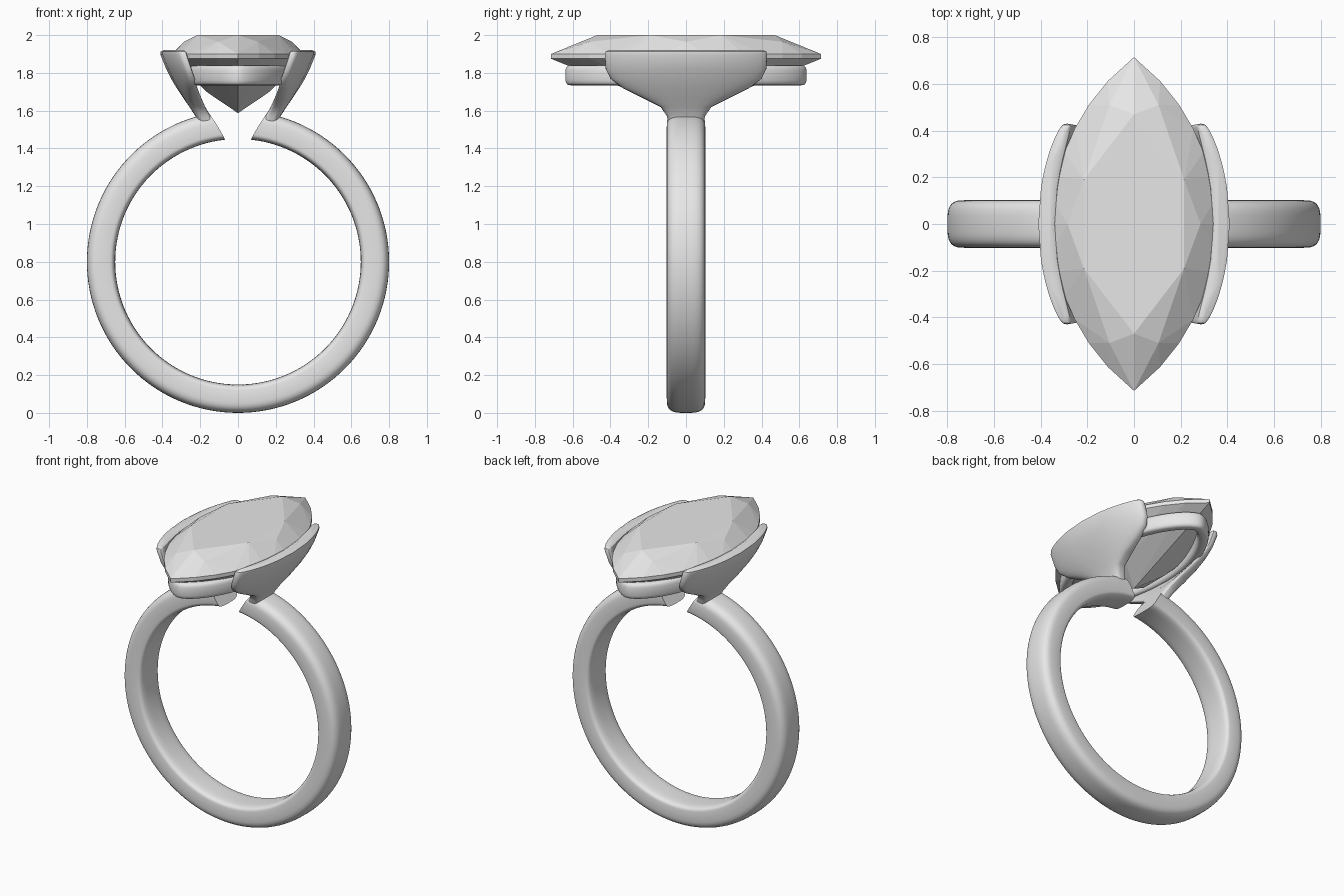
import bpy, bmesh
from math import sin, cos, pi, radians, copysign
from mathutils import Vector

if "Cube" in bpy.data.objects:
    bpy.data.objects.remove(bpy.data.objects["Cube"])

grey = bpy.data.materials.new("polished_grey")
grey.use_nodes = True
grey.diffuse_color = (0.8, 0.8, 0.8, 1)
grey.node_tree.nodes["Principled BSDF"].inputs["Base Color"].default_value = (0.8, 0.8, 0.8, 1)


def power(v, p):
    return copysign(abs(v) ** p, v)


def rounded(n, p):
    """Closed superellipse in the unit square."""
    return [(power(cos(2 * pi * i / n), p), power(sin(2 * pi * i / n), p)) for i in range(n)]


def finish(bm, name, smooth=True):
    bmesh.ops.recalc_face_normals(bm, faces=bm.faces)
    mesh = bpy.data.meshes.new(name)
    bm.to_mesh(mesh)
    bm.free()
    mesh.materials.append(grey)
    ob = bpy.data.objects.new(name, mesh)
    bpy.context.collection.objects.link(ob)
    if smooth:
        bpy.ops.object.select_all(action='DESELECT')
        bpy.context.view_layer.objects.active = ob
        ob.select_set(True)
        bpy.ops.object.shade_smooth_by_angle(angle=radians(40))
    return ob


def loft(name, rings, closed=False):
    """Skin a row of equal cross-sections, capped unless closed."""
    bm = bmesh.new()
    rows = [[bm.verts.new(p) for p in ring] for ring in rings]
    n = len(rows[0])
    pairs = list(zip(rows, rows[1:])) + ([(rows[-1], rows[0])] if closed else [])
    for a, b in pairs:
        for i in range(n):
            j = (i + 1) % n
            bm.faces.new((a[i], a[j], b[j], b[i]))
    if not closed:
        bm.faces.new(rows[0])
        bm.faces.new(rows[-1])
    return finish(bm, name)


# Band: rounded outside, nearly flat inside, with slanted open ends at the top
section = []
for u, v in rounded(40, 0.6):
    r = 0.72 + 0.08 * u if u > 0 else 0.72 + 0.07 * power(u, 0.5)
    section.append((r, 0.102 * v))
rings = []
for i in range(121):
    s = i / 60 - 1
    ring = []
    for r, y in section:
        a = pi + s * (pi - radians(6 + 5 * (r - 0.65) / 0.15))
        ring.append((r * sin(a), y, 0.8 + r * cos(a)))
    rings.append(ring)
loft("band", rings)

# Holders: curved shells that flare from the band ends to clasp the stone
# rows: height, half width, inner x, outer x
rows = [(1.50, 0.09, 0.10, 0.20), (1.57, 0.10, 0.145, 0.225), (1.62, 0.135, 0.175, 0.257),
        (1.66, 0.215, 0.20, 0.285), (1.72, 0.335, 0.25, 0.325), (1.77, 0.40, 0.285, 0.355),
        (1.82, 0.425, 0.31, 0.38), (1.895, 0.43, 0.335, 0.41), (1.912, 0.425, 0.34, 0.41),
        (1.92, 0.41, 0.355, 0.395)]
for side, name in ((1, "left_holder"), (-1, "right_holder")):
    rings = []
    for z, half, x0, x1 in rows:
        ring = []
        for u, v in rounded(48, 0.5):
            y = half * v
            ring.append((side * ((x0 + x1) / 2 + u * (x1 - x0) / 2 - 0.47 * y * y), y, z))
        rings.append(ring)
    loft(name, rings)

# Gallery rail: pointed oval hoop under the stone
path = [Vector((0.27 * power(cos(t), 1.3), 0.605 * sin(t), 1.787))
        for t in (2 * pi * (i + 0.5) / 96 for i in range(96))]
rings = []
for i, p in enumerate(path):
    d = (path[(i + 1) % 96] - path[i - 1]).normalized()
    out = Vector((d.y, -d.x, 0))
    rings.append([p + out * 0.035 * u + Vector((0, 0, 0.053 * v)) for u, v in rounded(20, 0.6)])
loft("gallery_rail", rings, closed=True)

# Stone: faceted pointed oval, hulled from its facet corners
LENGTH, WIDTH = 0.715, 0.352
RADIUS = (LENGTH ** 2 + WIDTH ** 2) / (2 * WIDTH)


def girdle_x(y):
    return max(0, (RADIUS ** 2 - y * y) ** 0.5 - (RADIUS - WIDTH))


corners = [(0, 0, 1.587)]
for sx in (1, -1):
    corners += [(sx * 0.285, 0, 1.965)]
    for k in range(-7, 8):
        y = LENGTH * k / 7
        corners += [(sx * girdle_x(y), y, z) for z in (1.875, 1.9)]
    for sy in (1, -1):
        corners += [(sx * 0.215, sy * 0.19, 2), (0, sy * 0.47, 2),
                    (sx * 0.105, sy * 0.51, 1.965), (sx * 0.16, sy * 0.1, 1.695)]
bm = bmesh.new()
for c in corners:
    bm.verts.new(c)
bmesh.ops.remove_doubles(bm, verts=bm.verts, dist=0.0005)
hull = bmesh.ops.convex_hull(bm, input=bm.verts)
loose = [v for v in bm.verts if not v.link_faces]
bmesh.ops.delete(bm, geom=loose, context='VERTS')
bmesh.ops.dissolve_limit(bm, angle_limit=radians(2), verts=bm.verts, edges=bm.edges)
finish(bm, "stone", smooth=False)
